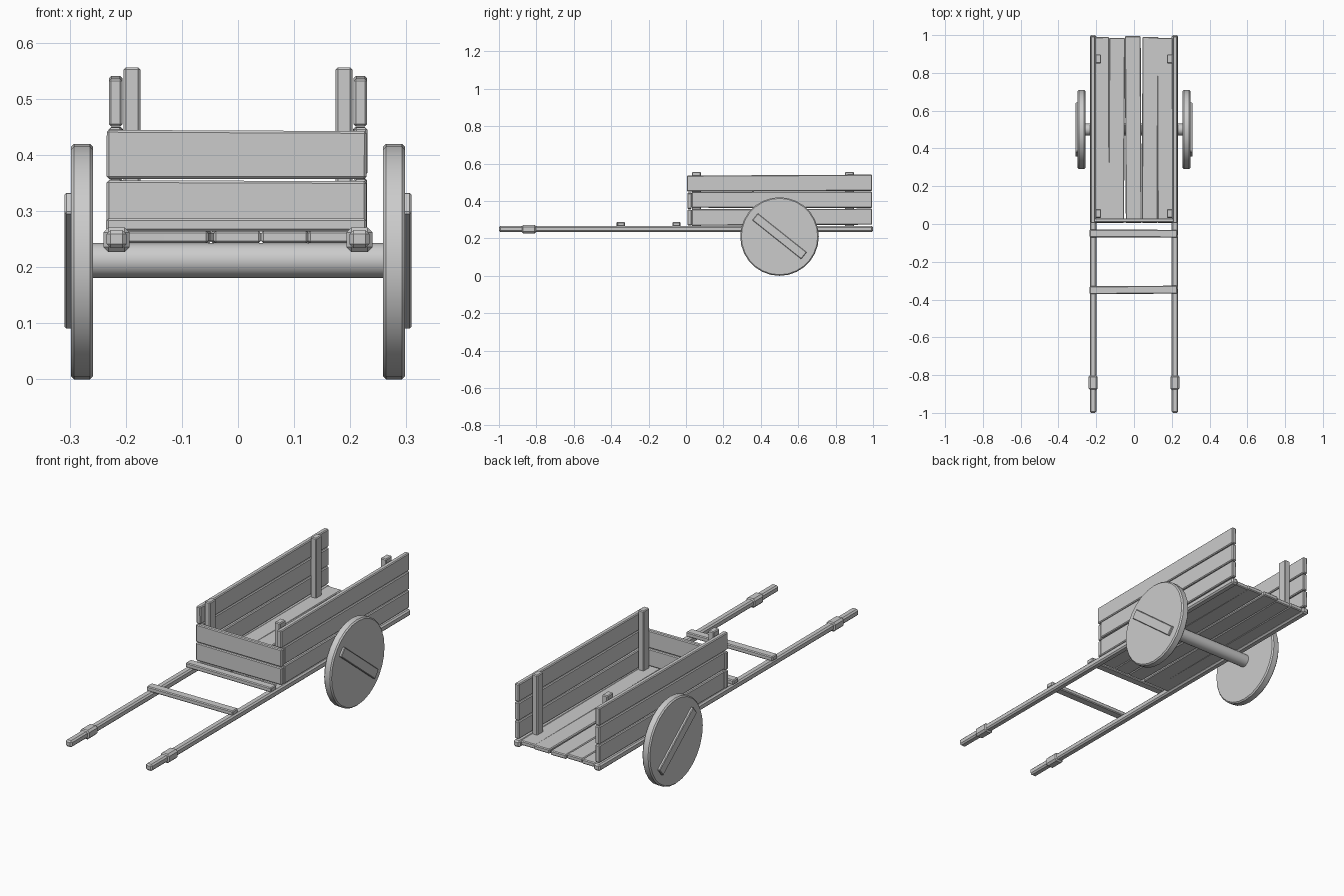
import bpy
from math import radians, pi

if "Cube" in bpy.data.objects:
    bpy.data.objects.remove(bpy.data.objects["Cube"])


def finish(ob, name, bevel):
    ob.name = name
    bpy.ops.object.transform_apply(location=False, rotation=False, scale=True)
    m = ob.modifiers.new("soft_edges", "BEVEL")
    m.width = bevel
    m.segments = 1
    m.limit_method = "ANGLE"
    m.angle_limit = radians(40)
    return ob


def board(name, x, y, z, rot=(0, 0, 0), taper=1.0, bevel=0.004):
    """Box from (min, max) ranges; taper narrows the far end (y or x) in z."""
    lo, hi = zip(x, y, z)
    loc = [(a + b) / 2 for a, b in zip(lo, hi)]
    bpy.ops.mesh.primitive_cube_add(size=1, location=loc, rotation=[radians(r) for r in rot])
    ob = bpy.context.object
    ob.scale = [b - a for a, b in zip(lo, hi)]
    axis = 0 if ob.scale.x > ob.scale.y else 1
    for v in ob.data.vertices:
        if v.co[axis] > 0:
            v.co.z *= taper
    return finish(ob, name, bevel)


def disc(name, radius, x, y, z, sides, bevel):
    """Cylinder along the x axis."""
    bpy.ops.mesh.primitive_cylinder_add(vertices=sides, radius=radius, depth=x[1] - x[0],
                                        location=((x[0] + x[1]) / 2, y, z), rotation=(0, pi / 2, 0))
    ob = finish(bpy.context.object, name, bevel)
    bpy.ops.object.shade_smooth_by_angle(angle=radians(30))
    return ob


def span(s, a, b):
    return tuple(sorted((s * a, s * b)))


# Floor planks, each slightly crooked
for i, (cx, rz, back) in enumerate([(-0.172, 0.2, 0.99), (-0.092, -0.35, 0.985), (-0.004, 0.3, 0.995),
                                    (0.085, -0.2, 0.99), (0.165, 0.25, 0.985)]):
    board(f"floor_plank_{i}", (cx - 0.042, cx + 0.042), (0.005, back), (0.243, 0.265), (0, 0, rz))

# Front boards
board("front_board_low", (-0.234, 0.229), (0.008, 0.03), (0.268, 0.355), taper=0.96)
board("front_board_high", (-0.234, 0.229), (0.008, 0.03), (0.357, 0.444), (0, 0.15, 0), taper=0.98)

# Axle
disc("axle", 0.031, (-0.262, 0.262), 0.5, 0.212, 20, 0.002)

for s, side in ((-1, "left"), (1, "right")):
    # Shaft running the full length, with a thicker grip
    board(f"{side}_shaft", span(s, 0.199, 0.234), (-1, 1), (0.234, 0.266), bevel=0.007)
    board(f"{side}_grip", span(s, 0.193, 0.240), (-0.88, -0.80), (0.227, 0.271), bevel=0.009)

    # Three side boards
    plank_x = span(s, 0.206, 0.230)
    board(f"{side}_board_low", plank_x, (0.03, 0.995), (0.27, 0.358), (0.25, 0, 0), taper=0.97)
    board(f"{side}_board_middle", plank_x, (0.03, 0.995), (0.364, 0.449), (0, 0, 0.1 * s), taper=1.03)
    board(f"{side}_board_high", plank_x, (0.005, 0.995), (0.453, 0.538), (0.25, 0, 0), taper=1.02)

    # Corner posts inside the box
    board(f"{side}_front_post", span(s, 0.174, 0.204), (0.032, 0.079), (0.255, 0.556))
    board(f"{side}_back_post", span(s, 0.174, 0.204), (0.85, 0.898), (0.255, 0.556))

    # Solid wheel with a slanted brace
    disc(f"{side}_wheel", 0.21, span(s, 0.258, 0.298), 0.5, 0.21, 28, 0.006)
    board(f"{side}_wheel_brace", span(s, 0.292, 0.309), (0.333, 0.667), (0.188, 0.235), (-38.5, 0, 0), bevel=0.003)

# Cross bars between the shafts
board("front_cross_bar", (-0.235, 0.229), (-0.37, -0.328), (0.264, 0.287), (0, 0, 0.4))
board("rear_cross_bar", (-0.235, 0.229), (-0.071, -0.03), (0.264, 0.287), (0, 0, -0.2))
